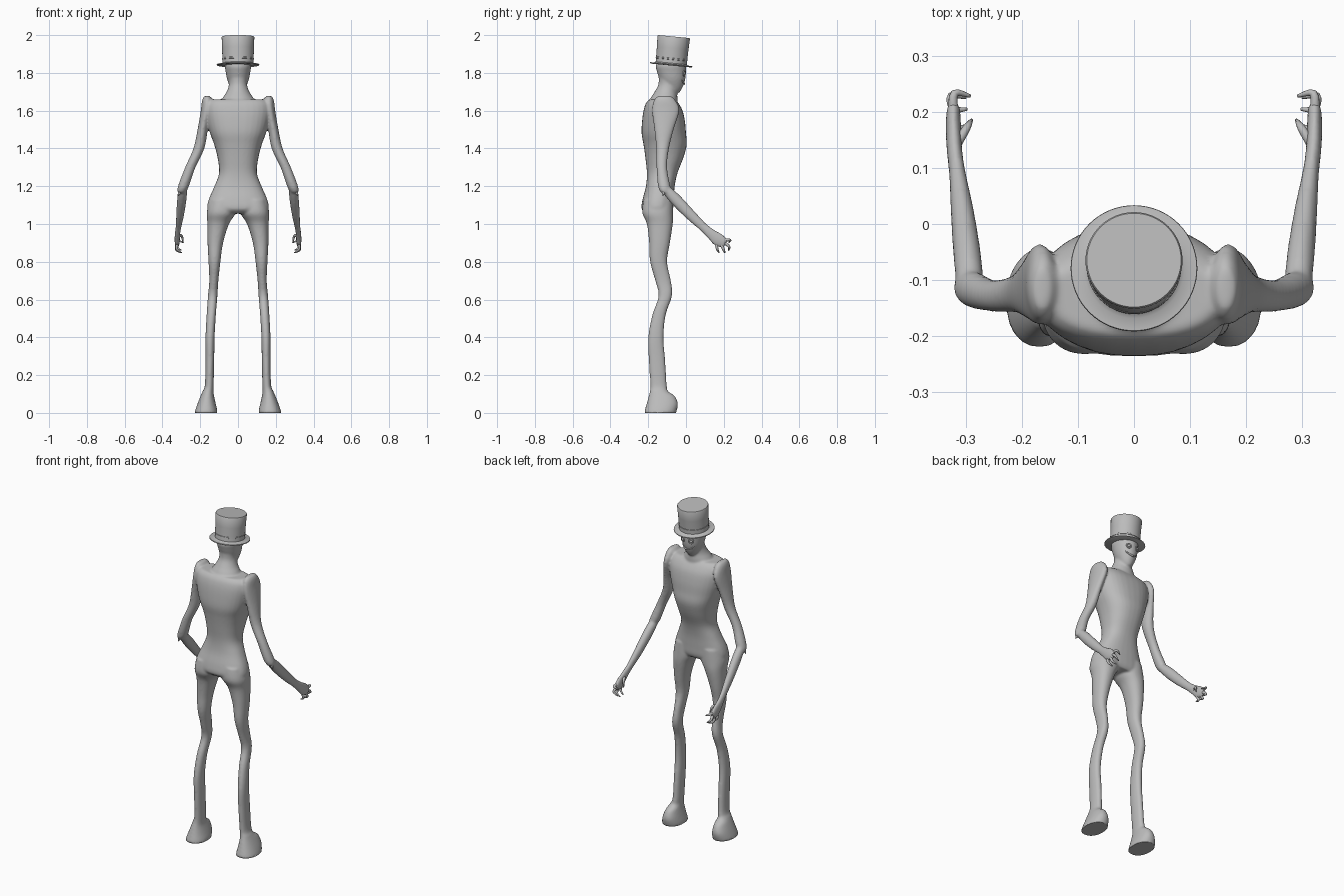
import bpy, bmesh, math
from mathutils import Vector, Matrix

if "Cube" in bpy.data.objects:
    bpy.data.objects.remove(bpy.data.objects["Cube"])

grey = bpy.data.materials.new("plain grey")
grey.diffuse_color = (0.5, 0.5, 0.5, 1)
grey.use_nodes = True
grey.node_tree.nodes["Principled BSDF"].inputs["Base Color"].default_value = grey.diffuse_color


def finish(name, bm, angle=None):
    bmesh.ops.recalc_face_normals(bm, faces=bm.faces)
    me = bpy.data.meshes.new(name)
    bm.to_mesh(me)
    bm.free()
    ob = bpy.data.objects.new(name, me)
    bpy.context.collection.objects.link(ob)
    me.materials.append(grey)
    bpy.ops.object.select_all(action='DESELECT')
    ob.select_set(True)
    bpy.context.view_layer.objects.active = ob
    if angle:
        bpy.ops.object.shade_smooth_by_angle(angle=math.radians(angle))
    else:
        bpy.ops.object.shade_smooth()
    return ob


def spline(rows, steps=4):
    """Catmull-Rom through rows of numbers."""
    p = [rows[0]] + list(rows) + [rows[-1]]
    out = []
    for i in range(1, len(p) - 2):
        for k in range(steps):
            t = k / steps
            out.append([0.5 * (2 * b + (c - a) * t + (2 * a - 5 * b + 4 * c - d) * t * t
                               + (3 * b - a - 3 * c + d) * t ** 3)
                        for a, b, c, d in zip(p[i - 1], p[i], p[i + 1], p[i + 2])])
    out.append(list(rows[-1]))
    return out


def skin(bm, rings):
    vs = [[bm.verts.new(c) for c in r] for r in rings]
    n = len(vs[0])
    for a, b in zip(vs, vs[1:]):
        for i in range(n):
            bm.faces.new((a[i], a[(i + 1) % n], b[(i + 1) % n], b[i]))
    bm.faces.new(vs[0])
    bm.faces.new(vs[-1])


def column(bm, rows, s=1, power=2.0, n=32):
    """Level rings given as z, x0, x1, y0, y1."""
    rings = []
    for z, x0, x1, y0, y1 in spline(rows):
        ring = []
        for i in range(n):
            a = 2 * math.pi * i / n
            c, d = math.cos(a), math.sin(a)
            ux = math.copysign(abs(c) ** (2 / power), c)
            uy = math.copysign(abs(d) ** (2 / power), d)
            ring.append((s * ((x0 + x1) / 2 + ux * (x1 - x0) / 2),
                         (y0 + y1) / 2 + uy * (y1 - y0) / 2, z))
        rings.append(ring)
    skin(bm, rings)


def tube(bm, rows, s=1, n=16, steps=4, ref=(1, 0, 0)):
    """Rings across a path given as x, y, z, half width, half depth."""
    pts = spline(rows, steps)
    rings = []
    for i, (x, y, z, a, b) in enumerate(pts):
        t = Vector(pts[min(i + 1, len(pts) - 1)][:3]) - Vector(pts[max(i - 1, 0)][:3])
        t.normalize()
        u = Vector(ref) - t * t.dot(Vector(ref))
        u.normalize()
        w = t.cross(u)
        ring = []
        for k in range(n):
            q = 2 * math.pi * k / n
            c = Vector((x, y, z)) + u * a * math.cos(q) + w * b * math.sin(q)
            ring.append((s * c.x, c.y, c.z))
        rings.append(ring)
    skin(bm, rings)


# Body: torso, neck, head, legs and arms, fused into one skin
bm = bmesh.new()
torso = [(1.66, .145, -.195, -.06), (1.64, .168, -.212, -.04), (1.6, .175, -.225, -.018),
         (1.54, .165, -.233, -.005), (1.48, .148, -.235, 0), (1.42, .126, -.225, .004),
         (1.35, .108, -.215, -.014), (1.27, .1, -.207, -.045), (1.2, .125, -.212, -.06),
         (1.13, .155, -.23, -.065), (1.08, .163, -.235, -.068), (1.055, .14, -.21, -.08)]
column(bm, [(z, -h, h, a, b) for z, h, a, b in torso], power=2.4)
neck = [(1.6, .1, -.2, -.05), (1.66, .085, -.19, -.045), (1.7, .06, -.166, -.048),
        (1.74, .048, -.146, -.045), (1.79, .05, -.145, -.05)]
column(bm, [(z, -h, h, a, b) for z, h, a, b in neck])
head = [(1.695, .018, -.07, -.035), (1.71, .034, -.1, -.025), (1.735, .047, -.125, -.013),
        (1.77, .059, -.142, -.003), (1.81, .066, -.155, 0), (1.84, .07, -.16, -.002),
        (1.88, .06, -.14, -.02)]
column(bm, [(z, -h, h, a, b) for z, h, a, b in head])
leg = [(1.13, .012, .15, -.225, -.07), (1.06, .012, .165, -.232, -.068),
       (1.0, .048, .162, -.207, -.07), (.9, .079, .161, -.195, -.085),
       (.8, .093, .156, -.19, -.1), (.7, .104, .152, -.163, -.08),
       (.62, .109, .159, -.145, -.074), (.52, .117, .166, -.178, -.107),
       (.4, .124, .172, -.2, -.119), (.28, .126, .172, -.197, -.11),
       (.15, .129, .175, -.189, -.102), (.115, .13, .187, -.191, -.095),
       (.09, .127, .198, -.197, -.06), (.05, .118, .214, -.208, -.043),
       (.015, .11, .226, -.218, -.048), (-.004, .109, .23, -.221, -.056)]
upper_arm = [(1.678, .15, .178, -.15, -.08), (1.655, .135, .19, -.17, -.055),
             (1.6, .14, .197, -.18, -.035), (1.5, .16, .214, -.168, -.065),
             (1.4, .178, .236, -.158, -.09), (1.3, .225, .28, -.156, -.1),
             (1.2, .26, .318, -.148, -.084), (1.165, .28, .32, -.132, -.09)]
forearm = [(.291, -.122, 1.2, .024, .022), (.297, -.06, 1.135, .025, .031),
           (.306, .02, 1.052, .021, .029), (.315, .09, .985, .015, .024),
           (.32, .13, .95, .014, .028), (.322, .172, .916, .014, .036),
           (.322, .21, .897, .012, .026)]
for s in (1, -1):
    column(bm, leg, s, 2.2)
    column(bm, upper_arm, s)
    tube(bm, forearm, s)
body = finish("body", bm)
mod = body.modifiers.new("fuse", 'REMESH')
mod.mode = 'VOXEL'
mod.voxel_size = 0.006
mod.use_smooth_shade = True
mod = body.modifiers.new("soften", 'SMOOTH')
mod.factor = 0.5
mod.iterations = 8
bpy.ops.object.convert(target='MESH')
for v in body.data.vertices:        # flat soles on the ground
    if v.co.z < 0.005:
        v.co.z = 0

# Curled fingers, thumb and elbow spur of each arm
fingers = [((.32, .16, .9), (.324, .165, .868), (.3, .175, .848)),
           ((.322, .185, .895), (.325, .2, .862), (.298, .205, .848)),
           ((.322, .205, .9), (.326, .228, .88), (.3, .226, .86)),
           ((.322, .2, .915), (.32, .233, .915), (.292, .228, .902)),
           ((.317, .14, .94), (.298, .172, .935), (.29, .185, .9))]
for s, side in ((1, "right"), (-1, "left")):
    bm = bmesh.new()
    for f in fingers:
        tube(bm, [(*c, r, r) for c, r in zip(f, (.009, .007, .003))], s, 10, ref=(.3, 1, .2))
    finish(side + "_fingers", bm)
    bm = bmesh.new()
    tube(bm, [(.295, -.108, 1.2, .018, .018), (.307, -.117, 1.172, .011, .011),
              (.317, -.122, 1.148, .001, .001)], s, 10)
    finish(side + "_elbow_spur", bm)

# Face: round eyes and a wide smile
for s, side in ((1, "right"), (-1, "left")):
    bm = bmesh.new()
    loc = Matrix.Translation((s * .028, -.009, 1.797)) @ Matrix.Rotation(-s * .4, 4, 'Z')
    bmesh.ops.create_uvsphere(bm, u_segments=16, v_segments=10, radius=.008, matrix=loc)
    ring = [[loc @ Vector(((.014 + .003 * math.cos(b)) * math.cos(a), .003 * math.sin(b),
                           (.014 + .003 * math.cos(b)) * math.sin(a)))
             for b in (k * math.pi / 4 for k in range(8))]
            for a in (k * math.pi / 12 for k in range(25))]
    skin(bm, ring)
    finish(side + "_eye", bm)
bm = bmesh.new()
tube(bm, [(-.048, -.036, 1.782, .002, .002), (-.03, -.019, 1.755, .004, .004),
          (0, -.009, 1.742, .005, .005), (.03, -.019, 1.755, .004, .004),
          (.048, -.036, 1.782, .002, .002)], 1, 8, ref=(0, 0, 1))
finish("smile", bm)

# Tall hat, tipped a little forward
bm = bmesh.new()
profile = [(.001, -.003), (.108, -.003), (.113, 0), (.112, .004), (.09, .005), (.083, .01),
           (.0825, .028), (.0845, .029), (.0845, .036), (.083, .037), (.084, .09),
           (.0865, .147), (.084, .151), (.001, .151)]
skin(bm, [[(r * math.cos(i * math.pi / 32), r * math.sin(i * math.pi / 32), z)
           for i in range(64)] for r, z in profile])
hat = finish("tall_hat", bm, 35)
hat.matrix_world = Matrix.Translation((0, -.079, 1.842)) @ Matrix.Rotation(math.radians(-5.5), 4, 'X')
